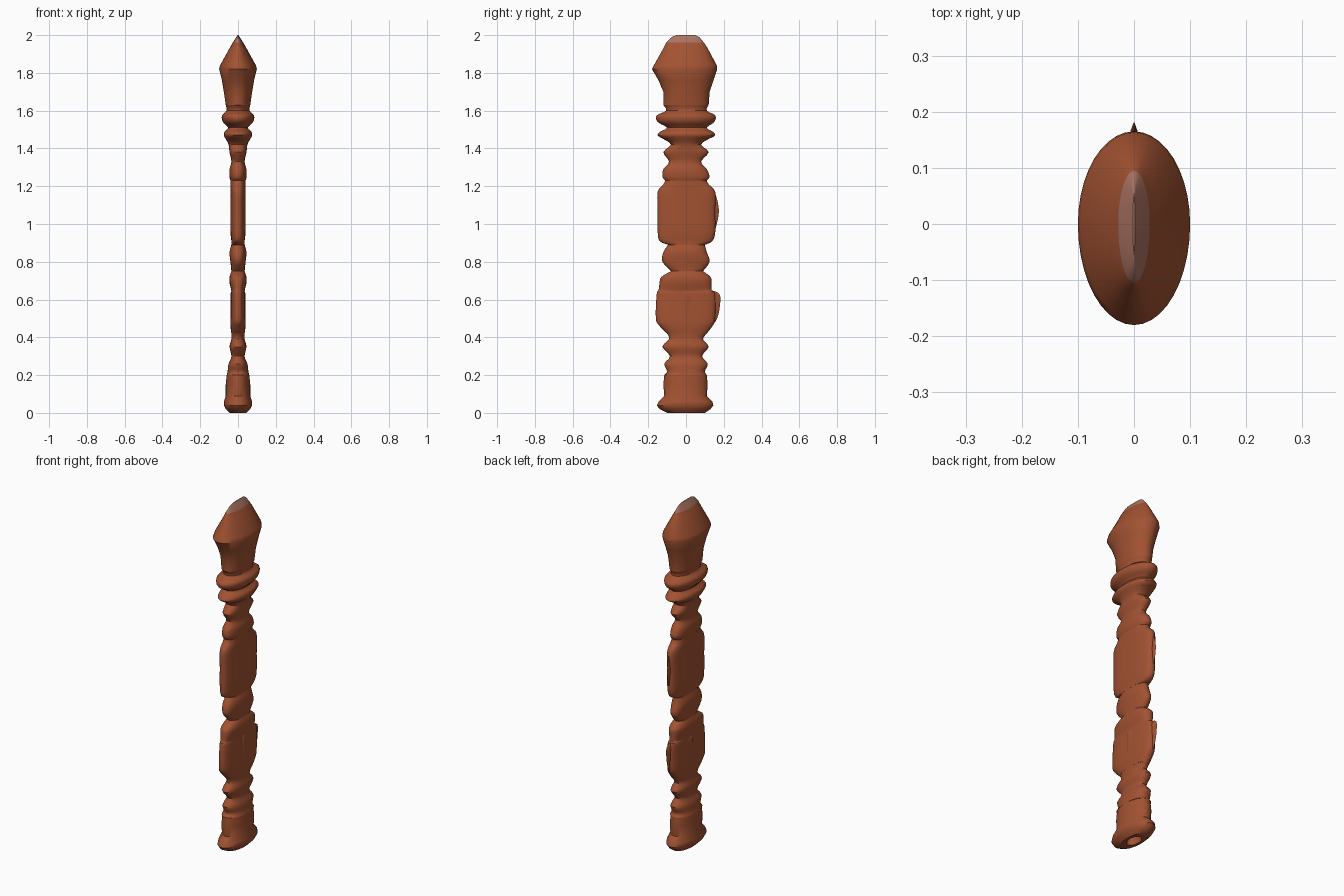
import bpy
import bmesh
import math
from mathutils import Vector

default_cube = bpy.data.objects.get("Cube")
if default_cube:
    bpy.data.objects.remove(default_cube, do_unlink=True)


def make_material(name, colour):
    material = bpy.data.materials.new(name)
    material.use_nodes = True
    rgba = (*colour, 1)
    material.diffuse_color = rgba
    shader = material.node_tree.nodes["Principled BSDF"]
    shader.inputs["Base Color"].default_value = rgba
    shader.inputs["Roughness"].default_value = 0.8
    return material


brown = make_material("reddish brown", (0.36, 0.085, 0.032))
pale = make_material("worn pale brown", (0.40, 0.17, 0.12))

SIDES = 40
CENTIMETRE = 0.01


def smooth_rows(rows, steps):
    """Run a soft curve through the profile rows."""
    points = [Vector(row) for row in rows]
    result = []
    for i in range(len(points) - 1):
        before = points[max(i - 1, 0)]
        start, end = points[i], points[i + 1]
        after = points[min(i + 2, len(points) - 1)]
        for step in range(steps):
            t = step / steps
            into, out = (end - before) / 2, (after - start) / 2
            gap = end - start
            result.append(start + into * t + (gap * 3 - into * 2 - out) * t ** 2
                          + (into + out - gap * 2) * t ** 3)
    result.append(points[-1])
    return result


def section(row, roundness):
    """Ring of points: flattened oval with its own front and back depth."""
    height, width, front, back = row
    ring = []
    for i in range(SIDES):
        angle = math.tau * i / SIDES
        c, s = math.cos(angle), math.sin(angle)
        x = math.copysign(abs(c) ** (2 / roundness), c) * width
        y = math.copysign(abs(s) ** (2 / roundness), s)
        y *= back if s > 0 else front
        ring.append(Vector((x, y, height)) * CENTIMETRE)
    return ring


def loft(name, rows, roundness=2, steps=3, pale_above=None):
    """Skin rows of (height, half width, front depth, back depth)."""
    bm = bmesh.new()
    rings = [[bm.verts.new(p) for p in section(row, roundness)]
             for row in smooth_rows(rows, steps)]
    for lower, upper in zip(rings, rings[1:]):
        for i in range(SIDES):
            j = (i + 1) % SIDES
            bm.faces.new((lower[i], lower[j], upper[j], upper[i]))
    bm.faces.new(reversed(rings[0]))
    bm.faces.new(rings[-1])
    if pale_above is not None:
        for face in bm.faces:
            if face.calc_center_median().z > pale_above:
                face.material_index = 1
    mesh = bpy.data.meshes.new(name)
    bm.to_mesh(mesh)
    bm.free()
    mesh.materials.append(brown)
    mesh.materials.append(pale)
    part = bpy.data.objects.new(name, mesh)
    bpy.context.collection.objects.link(part)
    bpy.ops.object.select_all(action="DESELECT")
    part.select_set(True)
    bpy.context.view_layer.objects.active = part
    bpy.ops.object.shade_smooth_by_angle(angle=math.radians(40))
    return part


# Flared foot with a small socket underneath
loft("foot", [
    (5, 2.5, 4, 4), (0, 3, 5, 5), (0, 4.5, 10, 10), (2, 6.5, 14, 13),
    (4, 7.5, 15.5, 14.5), (6, 7.5, 14.5, 14), (9, 6.5, 11.5, 11),
    (15, 6.5, 12, 11.5), (20, 6, 11.5, 11)], steps=1)

# Turned beads above the foot
loft("lower_beads", [
    (20, 6, 11.5, 11), (22, 5.5, 10, 10), (26, 5, 11.5, 11.5),
    (30, 3.5, 8.5, 8.5), (35, 4.5, 12.5, 12), (39, 3.5, 9, 9),
    (42, 3.5, 10, 11)], roundness=2.3)

# Lower flat paddle
loft("lower_paddle", [
    (42, 3.5, 10, 11), (46, 4, 14, 14), (50, 4, 16, 15.5),
    (63, 3.6, 15.5, 15.5), (65, 3.6, 14.5, 13.5), (69, 4.5, 14, 13.5),
    (72, 4.5, 13, 13), (75, 3.5, 8, 9)], roundness=2.5)

# Beads between the paddles
loft("middle_beads", [
    (75, 3.5, 8, 9), (80, 4, 12.5, 12.5), (85, 4.5, 12, 11),
    (89, 3.5, 9.5, 10)], roundness=2.3)

# Upper flat paddle
loft("upper_paddle", [
    (89, 3.5, 9.5, 10), (91, 3.5, 14, 14), (96, 4, 15, 15.5),
    (107, 4, 15, 15.5), (117, 4, 15, 15.5), (121, 4, 12, 12),
    (123, 4, 11, 11)], roundness=2.5)

# Thin ridges along the back edge of each paddle
loft("lower_back_ridge", [
    (45, 3, 5, 13), (50, 4, 5, 16.5), (57, 4, 5, 18), (63, 4, 5, 17.7),
    (65, 3, 5, 13)], roundness=1.2)
loft("upper_back_ridge", [
    (95, 3, 5, 15), (107, 4, 5, 17.5), (118, 3, 5, 15)], roundness=1.2)

# Beads below the collar
loft("upper_beads", [
    (123, 4, 11, 11), (125, 4.5, 12.5, 12.5), (129, 4.5, 12, 11),
    (133, 3.5, 9, 8), (138, 4.5, 12, 12), (142, 5, 8, 8),
    (145, 6.5, 12, 12)], roundness=2.3)

# Collar with two bold rings
loft("collar_rings", [
    (145, 6.5, 12, 12), (147, 7.5, 15, 15.5), (149, 7, 13.5, 14),
    (151, 5.2, 10, 11), (154, 8, 15, 15), (157.5, 8.5, 15.5, 15.5),
    (160, 6, 10.5, 11), (163, 6.5, 12, 12)])

# Swelling head rising to a worn crest
loft("head", [
    (163, 6.5, 12, 12), (170, 7.5, 12, 12.5), (176, 8.5, 14.5, 14.5),
    (182, 10, 18, 16.5), (184, 9.5, 17, 16.3), (193, 4.5, 12, 11.5),
    (196, 2.8, 10.5, 9.5), (199, 0.9, 7.5, 7), (200, 0.2, 5, 5)],
    steps=1, pale_above=1.95)
